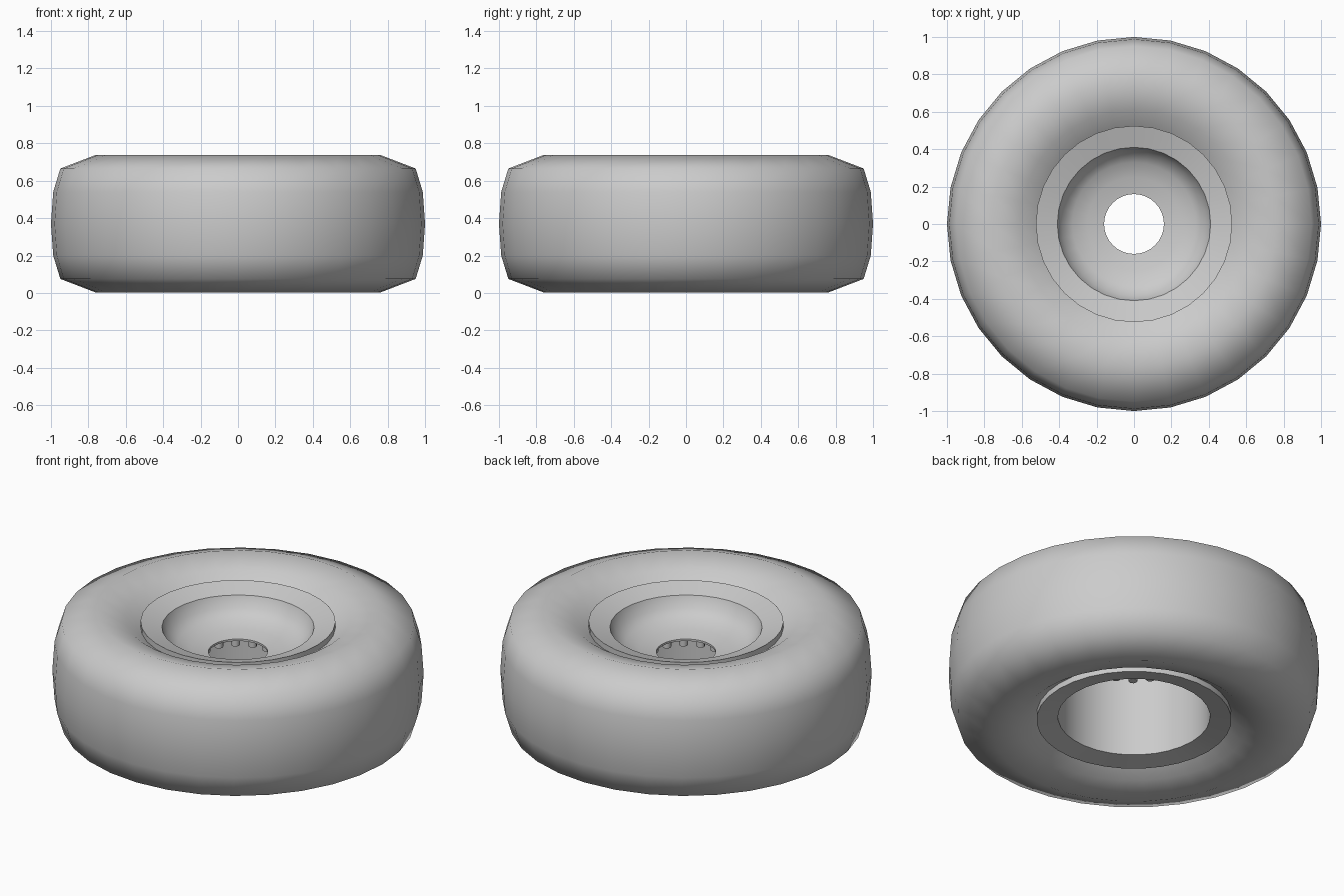
import bpy, bmesh, math

if "Cube" in bpy.data.objects:
    bpy.data.objects.remove(bpy.data.objects["Cube"])

SEG = 32

grey = bpy.data.materials.new("plain_grey")
grey.diffuse_color = (0.6, 0.6, 0.6, 1)
grey.use_nodes = True
grey.node_tree.nodes["Principled BSDF"].inputs["Base Color"].default_value = grey.diffuse_color


def lathe(name, profile, angle):
    """Revolve an (r, z) profile, listed anticlockwise, about the z axis."""
    bm = bmesh.new()
    rings = []
    for i in range(SEG):
        a = 2 * math.pi * i / SEG
        rings.append([bm.verts.new((r * math.cos(a), r * math.sin(a), z)) for r, z in profile])
    for i in range(SEG):
        p, q = rings[i], rings[(i + 1) % SEG]
        for j in range(len(profile) - 1):
            bm.faces.new((p[j], q[j], q[j + 1], p[j + 1]))
    me = bpy.data.meshes.new(name)
    bm.to_mesh(me)
    bm.free()
    ob = bpy.data.objects.new(name, me)
    bpy.context.collection.objects.link(ob)
    finish(ob, angle)
    return ob


def finish(ob, angle):
    ob.data.materials.append(grey)
    bpy.ops.object.select_all(action='DESELECT')
    ob.select_set(True)
    bpy.context.view_layer.objects.active = ob
    bpy.ops.object.shade_smooth_by_angle(angle=math.radians(angle))


# Tyre: fat rounded section, mirrored about its mid height
MID = 0.37
half = [(1.0, 0.0), (0.988, 0.17), (0.95, 0.295), (0.76, 0.368), (0.61, 0.325), (0.523, 0.265)]
lower = [(r, MID - z) for r, z in reversed(half[1:])]
upper = [(r, MID + z) for r, z in half]
lathe("tyre", lower + upper, 80)

# Rim: raised lip, dished face with centre hole, open barrel behind
rim = [(0.525, 0.62), (0.525, 0.67), (0.41, 0.635),                    # upper lip
       (0.385, 0.57), (0.33, 0.53), (0.25, 0.505), (0.16, 0.49),       # dish
       (0.16, 0.478), (0.25, 0.49), (0.33, 0.515), (0.41, 0.56),       # dish underside
       (0.41, 0.09), (0.525, 0.07), (0.525, 0.12)]                     # barrel, lower lip
lathe("rim", rim, 40)

# Bolts hanging under the dish around the hole
BOLTS = 14
bm = bmesh.new()
for i in range(BOLTS):
    a = 2 * math.pi * i / BOLTS
    made = bmesh.ops.create_cone(bm, cap_ends=True, segments=8, radius1=0.024, radius2=0.024, depth=0.06)
    bmesh.ops.translate(bm, verts=made["verts"], vec=(0.21 * math.cos(a), 0.21 * math.sin(a), 0.463))
me = bpy.data.meshes.new("hub_bolts")
bm.to_mesh(me)
bm.free()
bolts = bpy.data.objects.new("hub_bolts", me)
bpy.context.collection.objects.link(bolts)
finish(bolts, 50)
